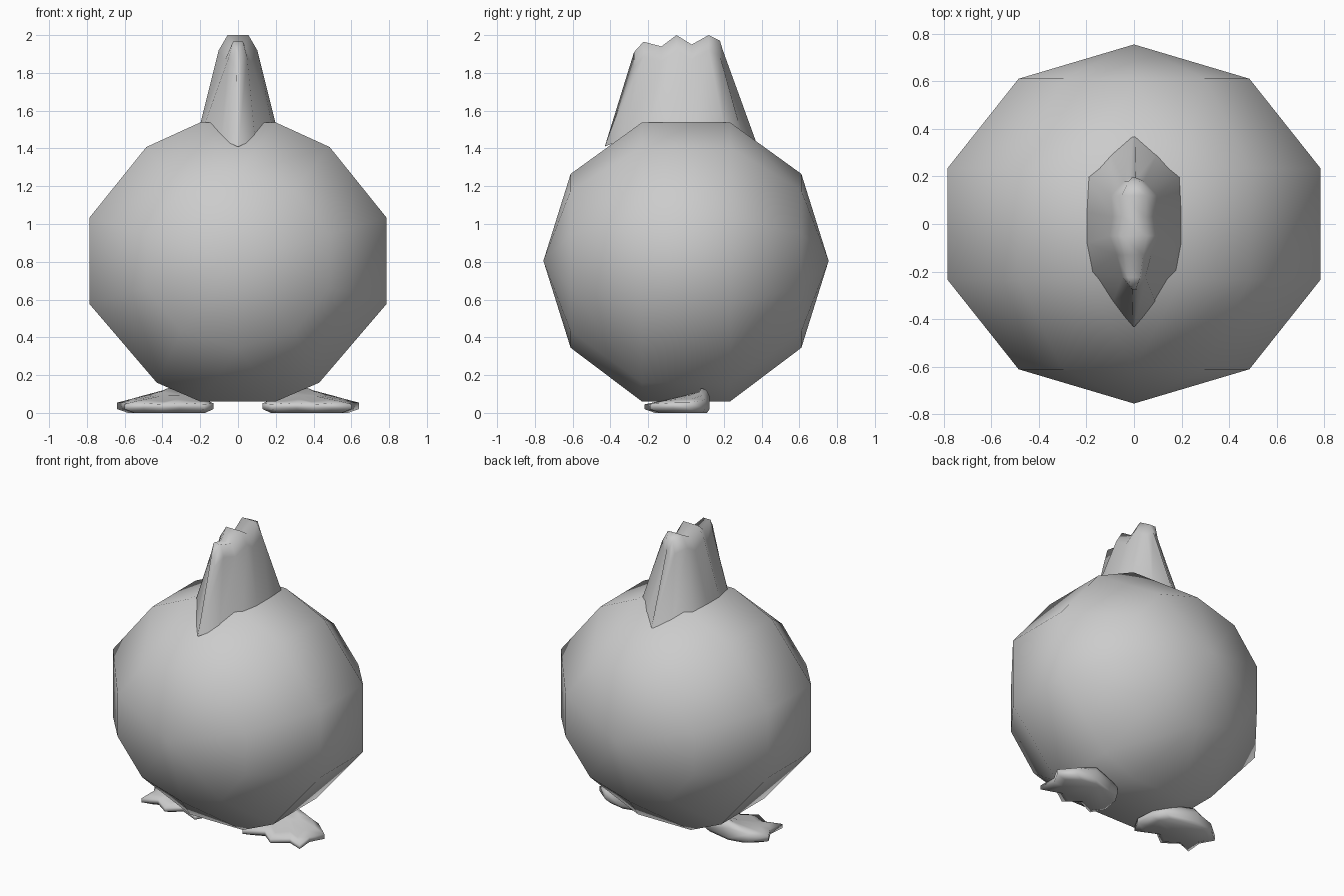
import bpy, bmesh
from math import sin, cos, radians

cube = bpy.data.objects.get("Cube")
if cube:
    bpy.data.objects.remove(cube, do_unlink=True)

grey = bpy.data.materials.new("plain_grey")
grey.use_nodes = True
grey.diffuse_color = (0.6, 0.6, 0.6, 1)
grey.node_tree.nodes["Principled BSDF"].inputs["Base Color"].default_value = (0.6, 0.6, 0.6, 1)


def loft(name, loops, closed):
    """Skin faces between matching loops of points, then cap and smooth."""
    bm = bmesh.new()
    rows = [[bm.verts.new(p) for p in loop] for loop in loops]
    n = len(rows[0])
    for a, b in zip(rows, rows[1:]):
        for i in range(n if closed else n - 1):
            j = (i + 1) % n
            bm.faces.new((a[i], a[j], b[j], b[i]))
    bm.faces.new(rows[0])
    bm.faces.new(list(reversed(rows[-1])))
    bmesh.ops.remove_doubles(bm, verts=bm.verts, dist=0.0005)
    bmesh.ops.recalc_face_normals(bm, faces=bm.faces)
    mesh = bpy.data.meshes.new(name)
    bm.to_mesh(mesh)
    bm.free()
    mesh.materials.append(grey)
    mesh.shade_smooth()
    obj = bpy.data.objects.new(name, mesh)
    bpy.context.collection.objects.link(obj)
    return obj


# Round body: ten-sided rings along y, the middle pair flattened above and below
MID = 0.805


def body_ring(polar):
    r, y = sin(radians(polar)), -0.755 * cos(radians(polar))
    middle = 60 < polar < 120
    flat = 0.2 if middle else 0
    half = [(flat, MID + 0.783 * r - 0.012 * middle)]
    for a in (54, 18, -18, -54):
        half.append((0.868 * r * cos(radians(a)), MID + 0.783 * r * sin(radians(a))))
    if middle:
        half[-1] = (0.43, 0.16)
    half.append((flat, MID - 0.783 * r))
    return [(x, y, z) for x, z in half] + [(-x, y, z) for x, z in reversed(half)]


loft("body", [body_ring(p) for p in (0.01, 36, 72, 108, 144, 179.99)], True)

# Head crest with three lobes: top y, top z, top half width, base y, base z, base half width
columns = [
    (-0.275, 1.91, 0.012, -0.43, 1.41, 0.004),
    (-0.225, 1.965, 0.04, -0.33, 1.45, 0.09),
    (-0.13, 1.94, 0.06, -0.2, 1.52, 0.18),
    (-0.05, 2.0, 0.085, -0.08, 1.53, 0.2),
    (0.03, 1.95, 0.075, 0.05, 1.53, 0.2),
    (0.12, 2.0, 0.08, 0.2, 1.52, 0.195),
    (0.18, 1.97, 0.035, 0.3, 1.46, 0.1),
    (0.195, 1.92, 0.012, 0.38, 1.41, 0.004),
]
slices = []
for ty, tz, tw, by, bz, bw in columns:
    side = [(bw, by, bz), (tw * 1.2, ty, tz - 0.08), (tw * 0.65, ty, tz)]
    slices.append(side + [(-x, y, z) for x, y, z in reversed(side)])
loft("head_crest", slices, False)

# Webbed feet: wide fans, thick at the heel, with notched toes along the front
outline = [(0.2, 0.08), (0.41, 0.125), (0.54, 0.1), (0.64, 0.02), (0.59, -0.07), (0.6, -0.19),
           (0.5, -0.15), (0.4, -0.22), (0.31, -0.15), (0.18, -0.21), (0.13, -0.12), (0.15, 0.0)]
for name, s in (("left_foot", 1), ("right_foot", -1)):
    def layer(scale, low, rise):
        return [(s * (0.35 + (x - 0.35) * scale), 0.06 + (y - 0.06) * scale,
                 low + rise * max(0, y + 0.22) / 0.35 * max(0, 1 - 2.6 * abs(x - 0.36)))
                for x, y in outline]
    loft(name, [layer(0.8, 0.0, 0), layer(1, 0.02, 0), layer(1, 0.045, 0.05),
                layer(0.75, 0.06, 0.07), layer(0.3, 0.085, 0.055)], True)
